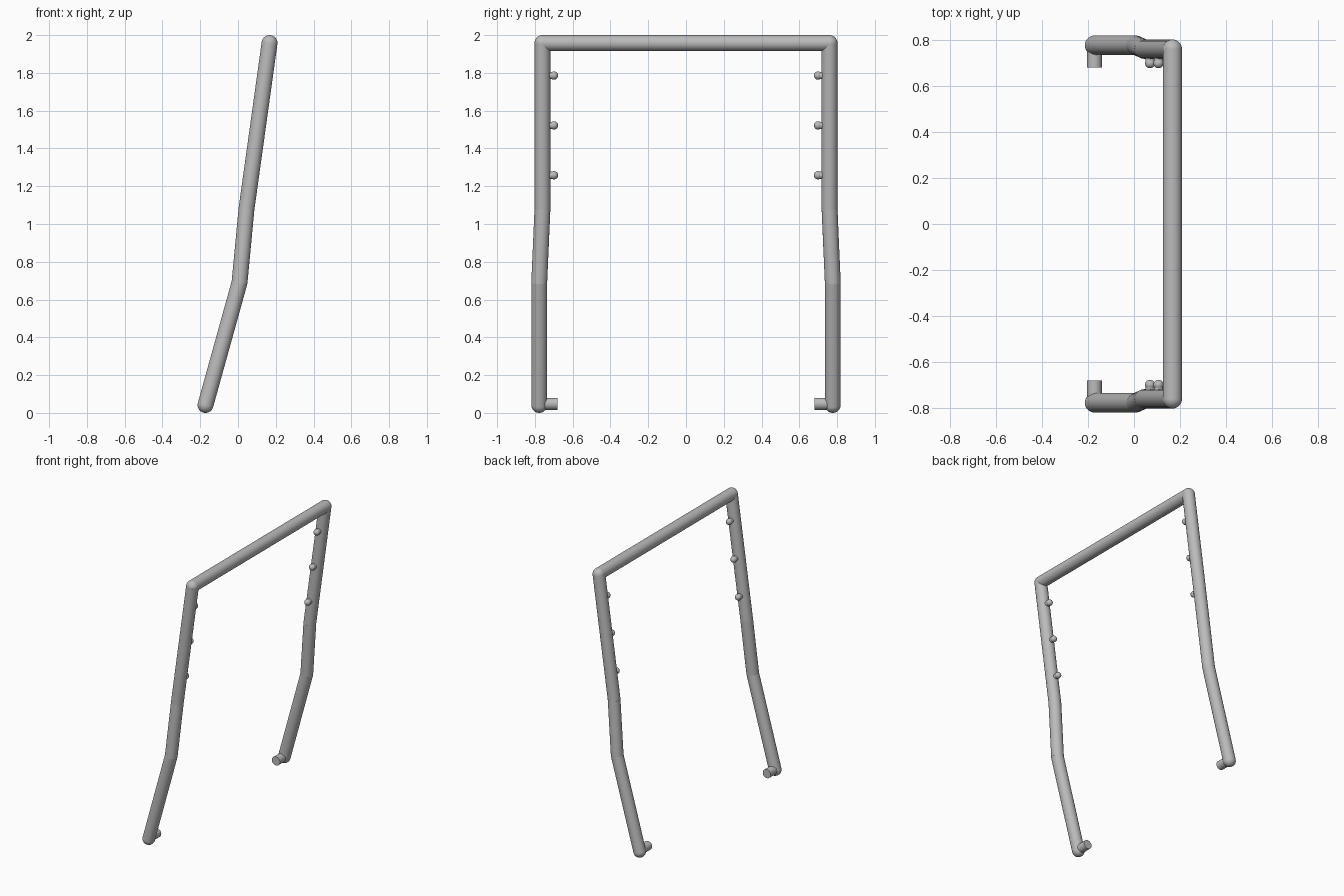
import bpy
from mathutils import Vector

cube = bpy.data.objects.get("Cube")
if cube:
    bpy.data.objects.remove(cube, do_unlink=True)

steel = bpy.data.materials.new("grey_steel")
steel.use_nodes = True
GREY = (0.5, 0.5, 0.5, 1)
steel.diffuse_color = GREY
steel.node_tree.nodes["Principled BSDF"].inputs["Base Color"].default_value = GREY

TUBE = 0.042


def finish(name):
    ob = bpy.context.object
    ob.name = name
    ob.data.materials.append(steel)
    bpy.ops.object.shade_smooth_by_angle()
    return ob


def rod(name, a, b, radius):
    a, b = Vector(a), Vector(b)
    bpy.ops.mesh.primitive_cylinder_add(
        vertices=32, radius=radius, depth=(b - a).length, location=(a + b) / 2,
        rotation=(b - a).to_track_quat("Z", "Y").to_euler())
    return finish(name)


def ball(name, centre, radius):
    bpy.ops.mesh.primitive_uv_sphere_add(
        segments=32, ring_count=16, radius=radius, location=centre)
    return finish(name)


# Leg path from foot to top corner: x, distance from the middle, z
PATH = [(-0.172, 0.777, TUBE), (0.008, 0.777, 0.69),
        (0.045, 0.76, 1.08), (0.167, 0.76, 1.958)]
SECTIONS = ("lower", "middle", "upper")
JOINTS = ("foot", "knee", "bend", "corner")

for side, s in (("front", -1), ("back", 1)):
    pts = [Vector((x, s * y, z)) for x, y, z in PATH]

    # Bent leg tube with rounded joints
    for label, a, b in zip(SECTIONS, pts, pts[1:]):
        rod(f"{side}_{label}_leg", a, b, TUBE)
    for label, p in zip(JOINTS, pts):
        ball(f"{side}_{label}_joint", p, TUBE)

    # Pivot pin at the foot
    rod(f"{side}_pivot_pin", (-0.172, s * 0.777, 0.048), (-0.172, s * 0.68, 0.048), 0.032)

    # Round-headed pegs on the inner side of the upper leg
    low, high = pts[2], pts[3]
    for i, z in enumerate((1.258, 1.522, 1.786)):
        base = low.lerp(high, (z - low.z) / (high.z - low.z))
        tip = Vector((base.x, s * 0.699, z))
        rod(f"{side}_peg_stem_{i + 1}", base, tip, 0.019)
        ball(f"{side}_peg_head_{i + 1}", tip, 0.022)

# Cross bar joining the two legs
x, y, z = PATH[-1]
rod("top_bar", (x, -y, z), (x, y, z), TUBE)
